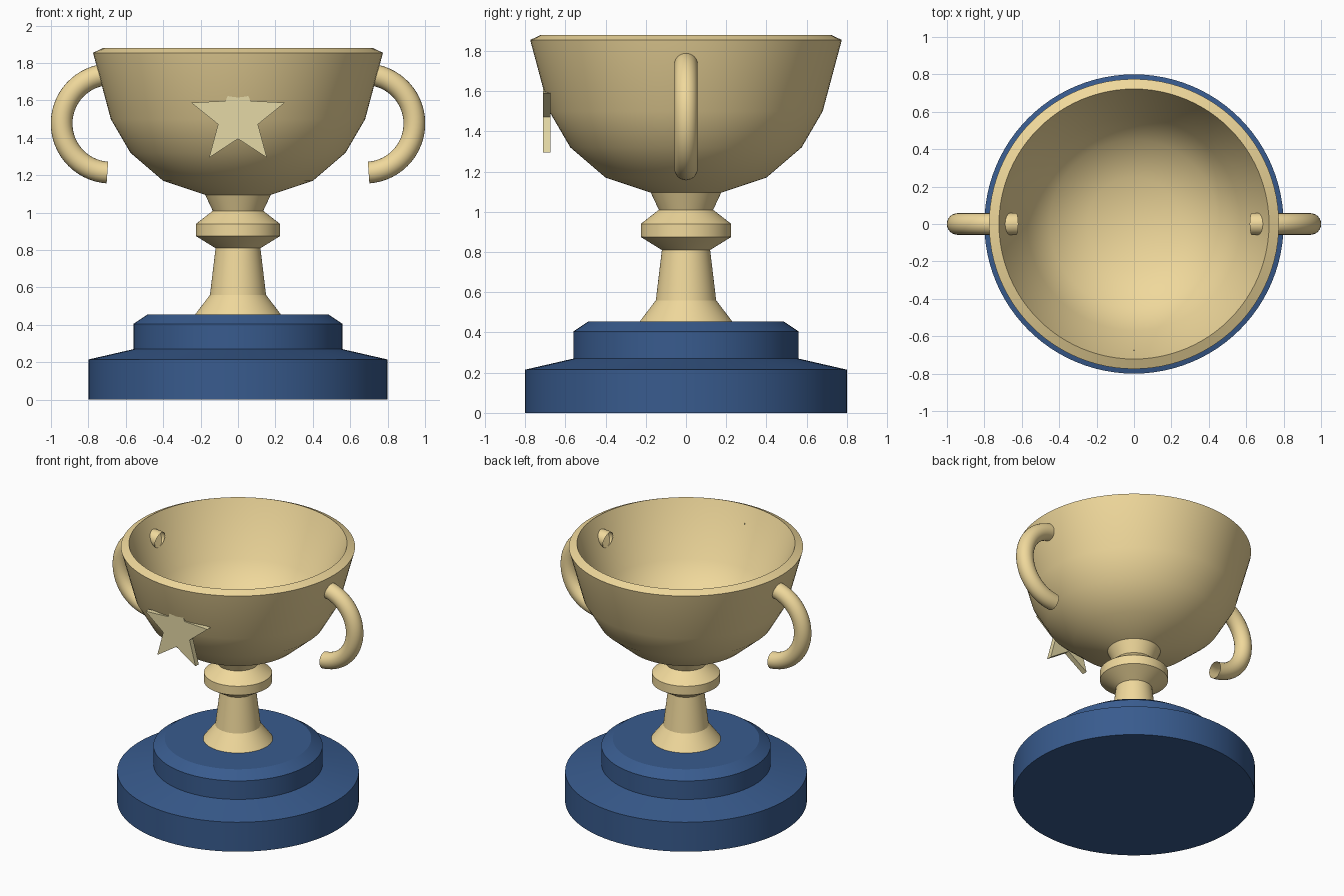
import bpy, bmesh, math
from mathutils import Vector

if "Cube" in bpy.data.objects:
    bpy.data.objects.remove(bpy.data.objects["Cube"])


def material(name, color):
    m = bpy.data.materials.new(name)
    m.diffuse_color = (*color, 1)
    m.use_nodes = True
    m.node_tree.nodes["Principled BSDF"].inputs["Base Color"].default_value = m.diffuse_color
    return m


gold = material("gold", (0.87, 0.69, 0.33))
pale_gold = material("pale_gold", (0.78, 0.69, 0.38))
blue = material("blue", (0.04, 0.105, 0.27))


def finish(bm, name, mat, smooth=True):
    bmesh.ops.remove_doubles(bm, verts=bm.verts, dist=1e-5)
    bmesh.ops.recalc_face_normals(bm, faces=bm.faces)
    me = bpy.data.meshes.new(name)
    bm.to_mesh(me)
    bm.free()
    if smooth:
        me.shade_smooth()
        me.set_sharp_from_angle(angle=math.radians(30))
    me.materials.append(mat)
    ob = bpy.data.objects.new(name, me)
    bpy.context.collection.objects.link(ob)
    return ob


def sweep(points, closed, center, axis, angle, steps):
    """Spin a profile of 3D points around an axis."""
    bm = bmesh.new()
    vs = [bm.verts.new(p) for p in points]
    es = [bm.edges.new(pair) for pair in zip(vs, vs[1:])]
    if closed:
        es.append(bm.edges.new((vs[-1], vs[0])))
    bmesh.ops.spin(bm, geom=vs + es, cent=center, axis=axis, angle=angle, steps=steps)
    return bm


def lathe(name, profile, mat):
    pts = [(r, 0, z) for r, z in profile]
    return finish(sweep(pts, False, (0, 0, 0), (0, 0, 1), math.tau, 96), name, mat)


# Stepped plinth
lathe("base", [(0, 0), (0.8, 0), (0.8, 0.215), (0.56, 0.27), (0.56, 0.405),
               (0.485, 0.455), (0, 0.455)], blue)

# Stem, collar and hollow bowl in one turned profile
lathe("cup", [(0, 0.455), (0.23, 0.455), (0.15, 0.56), (0.12, 0.81), (0.225, 0.875),
              (0.225, 0.94), (0.135, 1.01), (0.175, 1.095), (0.40, 1.17),
              (0.575, 1.32), (0.68, 1.50), (0.775, 1.855), (0.722, 1.88),
              (0.57, 1.50), (0.45, 1.35), (0.25, 1.25), (0, 1.22)], gold)

# Open tube handles, arc from inside the bowl wall round to the lower free end
R, TUBE = 0.263, 0.058
START, END = math.radians(101), math.radians(-86)
for name, side in (("right_handle", 1), ("left_handle", -1)):
    center = Vector((side * 0.68, 0, 1.477))
    radial = Vector((side * math.cos(START), 0, math.sin(START)))
    ring = []
    for i in range(24):
        a = math.tau * i / 24
        ring.append(center + radial * (R + TUBE * math.cos(a))
                    + Vector((0, TUBE * math.sin(a), 0)))
    bm = sweep(ring, True, center, (0, side, 0), START - END, 32)
    finish(bm, name, gold)

# Five-pointed star plate on the front, its top point sinking into the bowl
bm = bmesh.new()
outline = []
for i in range(10):
    r = 0.263 if i % 2 == 0 else 0.112
    a = math.pi / 2 + i * math.pi / 5
    outline.append(bm.verts.new((r * math.cos(a), -0.711, 1.507 + r * math.sin(a))))
face = bm.faces.new(outline)
ext = bmesh.ops.extrude_face_region(bm, geom=[face], use_keep_orig=True)
moved = [g for g in ext["geom"] if isinstance(g, bmesh.types.BMVert)]
bmesh.ops.translate(bm, verts=moved, vec=(0, 0.038, 0))
finish(bm, "star", pale_gold, smooth=False)
